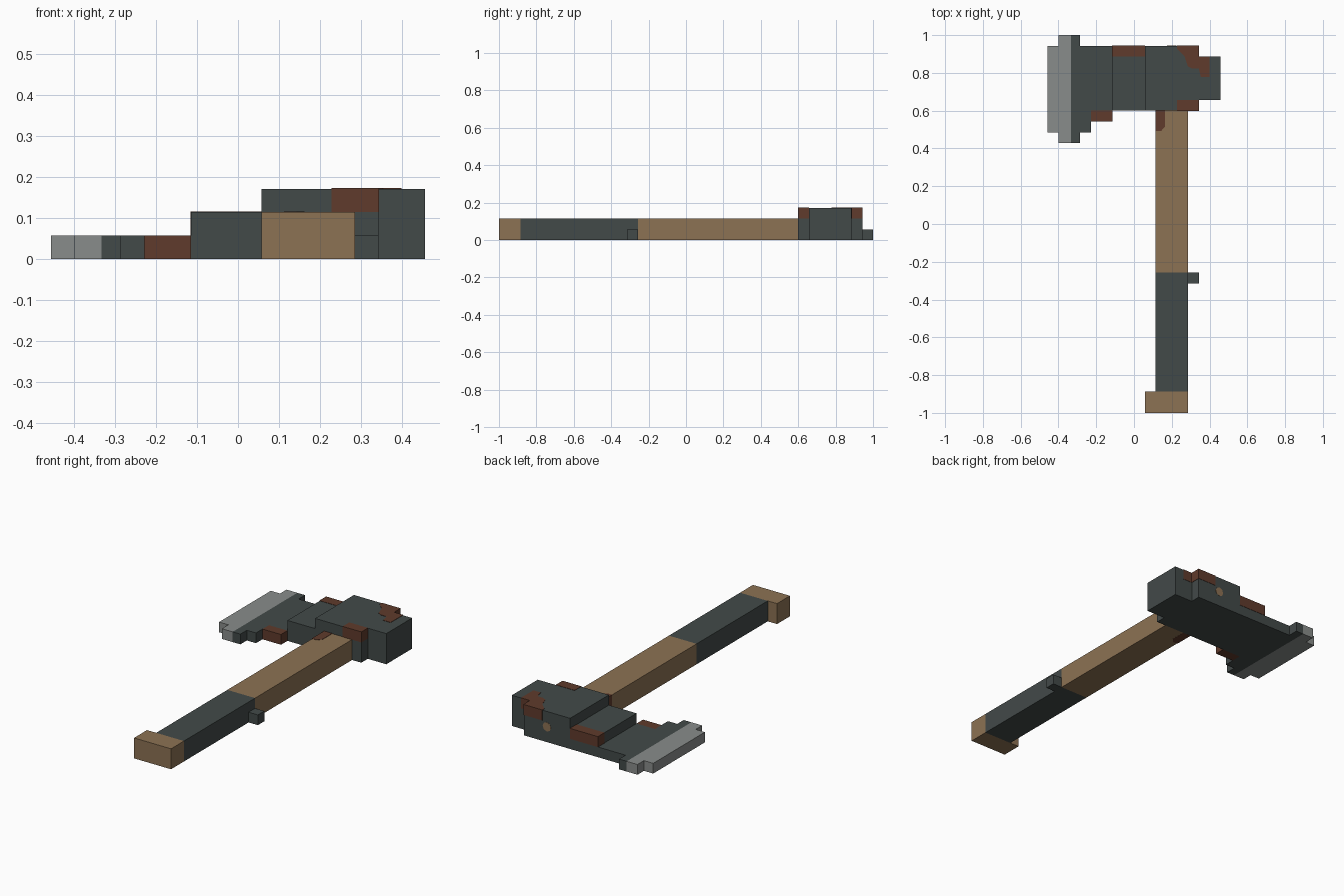
import bpy, bmesh, math

cube = bpy.data.objects.get("Cube")
if cube:
    bpy.data.objects.remove(cube, do_unlink=True)

U = 2 / 35      # one grid step of the blocky design
SKIN = 0.03     # how far painted patches stand proud, in steps


def material(name, rgb):
    m = bpy.data.materials.new(name)
    m.use_nodes = True
    m.diffuse_color = (*rgb, 1)
    m.node_tree.nodes["Principled BSDF"].inputs["Base Color"].default_value = (*rgb, 1)
    return m


IRON = material("dark iron", (0.055, 0.068, 0.066))
STEEL = material("pale steel", (0.25, 0.265, 0.257))
WOOD = material("brown wood", (0.265, 0.168, 0.087))
RUST = material("rust", (0.115, 0.043, 0.025))


def prism(name, outline, z0, z1, mat):
    """Extrude a flat outline, given in grid steps, from z0 to z1."""
    bm = bmesh.new()
    face = bm.faces.new([bm.verts.new((x * U, y * U, z0 * U)) for x, y in outline])
    ext = bmesh.ops.extrude_face_region(bm, geom=[face])
    tops = [v for v in ext["geom"] if isinstance(v, bmesh.types.BMVert)]
    bmesh.ops.translate(bm, verts=tops, vec=(0, 0, (z1 - z0) * U))
    bmesh.ops.recalc_face_normals(bm, faces=bm.faces)
    mesh = bpy.data.meshes.new(name)
    bm.to_mesh(mesh)
    bm.free()
    mesh.materials.append(mat)
    ob = bpy.data.objects.new(name, mesh)
    bpy.context.collection.objects.link(ob)
    return ob


def box(name, x, y, z, mat):
    return prism(name, [(x[0], y[0]), (x[1], y[0]), (x[1], y[1]), (x[0], y[1])], *z, mat)


# Shaft
box("pommel", (1, 5), (-17.5, -15.5), (0, 2), WOOD)
box("grip_wrap", (2, 5), (-15.5, -4.5), (0, 2), IRON)
box("handle", (2, 5), (-4.5, 10.5), (0, 2), WOOD)
box("grip_stud", (5, 6), (-5.5, -4.5), (0, 1), IRON)

# Head
box("head_block", (1, 6), (10.5, 16.5), (0, 3), IRON)
box("hammer_face", (6, 8), (11.5, 15.5), (0, 3), IRON)
box("head_neck", (-2, 1), (10.5, 16.5), (0, 2), IRON)

# Stepped blade and its bright cutting edge
S = -5.83
prism("blade", [(-2, 10.5), (-4, 10.5), (-4, 8.5), (-5, 8.5), (-5, 7.5), (S, 7.5),
                (S, 17.5), (-5, 17.5), (-5, 16.5), (-2, 16.5)], 0, 1, IRON)
prism("blade_edge", [(S, 7.5), (-7, 7.5), (-7, 8.5), (-8, 8.5), (-8, 16.5),
                     (-7, 16.5), (-7, 17.5), (S, 17.5)], 0, 1, STEEL)
box("blade_rust_step", (-4, -2), (9.5, 10.5), (0, 1), RUST)

# Rust patches
e = SKIN
box("neck_rust", (-2 - e, 1), (15.5, 16.5 + e), (1, 2 + e), RUST)
box("head_front_rust", (4, 6 + e), (10.5 - e, 11.5), (2, 3 + e), RUST)
prism("head_back_rust", [(4, 16.5 + e), (4, 16.2), (4.7, 15.5), (5, 14.6), (5.4, 14.4),
                         (6, 14.4), (6, 15.5), (6 + e, 15.5), (6 + e, 16.5 + e)],
      2, 3 + e, RUST)
prism("hammer_face_rust", [(6, 14.4), (6.2, 13.6), (7, 13.6), (7, 15.5 + e), (6, 15.5 + e)],
      2, 3 + e, RUST)
prism("handle_rust", [(2 - e, 10.5), (2 - e, 8.6), (2.5, 8.6), (2.85, 9), (2.85, 10.5)],
      -e / 4, 2 + e, RUST)

# Wooden peg end showing on the back of the head
peg = prism("peg_end", [(0.45 * math.cos(a * math.pi / 4), 0.45 * math.sin(a * math.pi / 4))
                        for a in range(8)], 0, SKIN, WOOD)
peg.rotation_euler = (-math.pi / 2, 0, 0)
peg.location = (3.5 * U, 16.5 * U, 1.5 * U)
